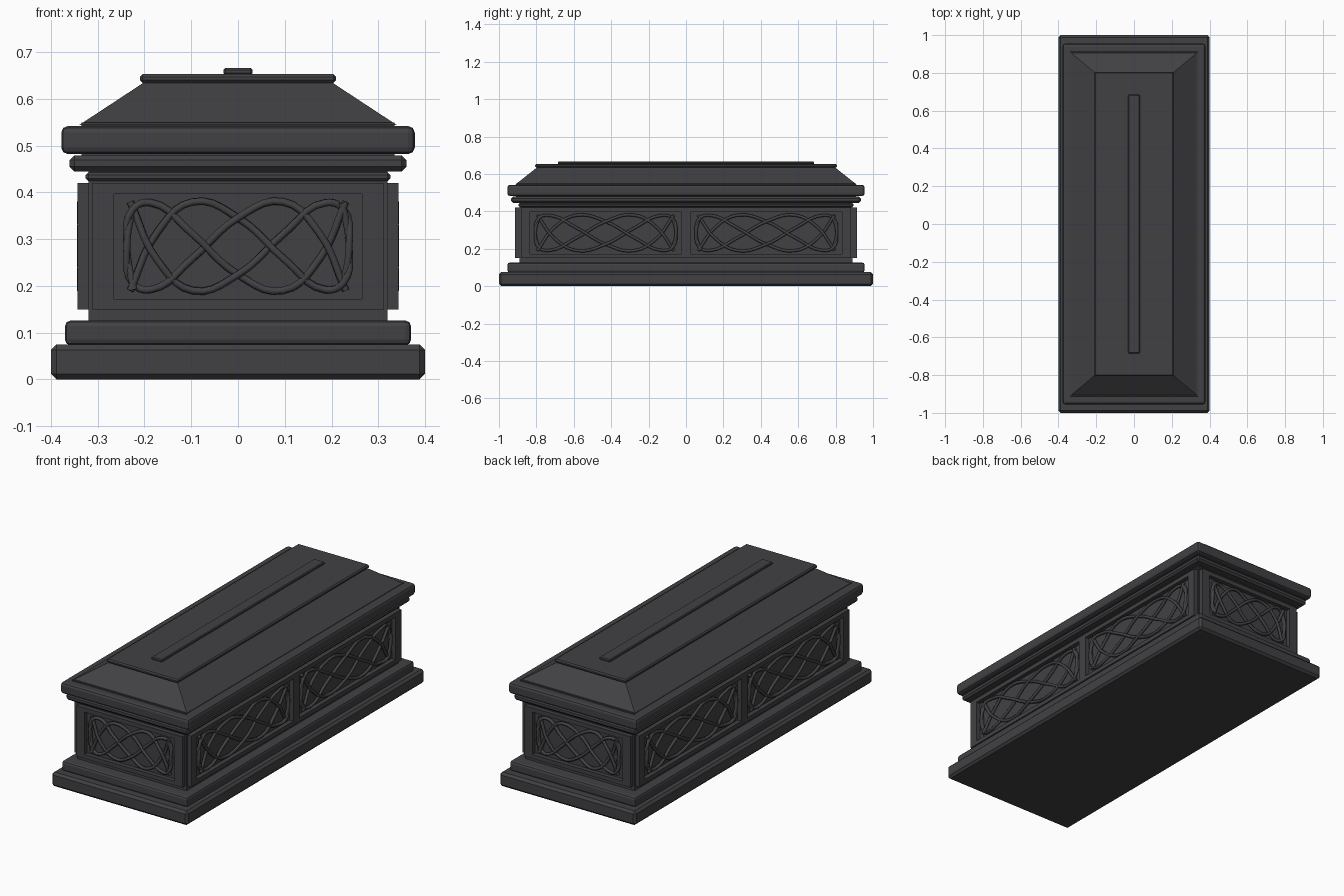
import bpy, bmesh
from math import pi
from mathutils import Matrix, Vector

cube = bpy.data.objects.get("Cube")
if cube:
    bpy.data.objects.remove(cube, do_unlink=True)

# Single dark stone colour
stone = bpy.data.materials.new("dark_stone")
stone.use_nodes = True
stone.diffuse_color = (0.053, 0.052, 0.057, 1)
bsdf = next(n for n in stone.node_tree.nodes if n.type == 'BSDF_PRINCIPLED')
bsdf.inputs["Base Color"].default_value = stone.diffuse_color
bsdf.inputs["Roughness"].default_value = 0.8


def add_mesh(name, mesh, matrix=None):
    if matrix is not None:
        mesh.transform(matrix)
    mesh.materials.clear()
    mesh.materials.append(stone)
    ob = bpy.data.objects.new(name, mesh)
    bpy.context.collection.objects.link(ob)
    return ob


def box(name, x, y, z, bevel=0.0, segments=1, matrix=None, top=None):
    """Box from (low, high) ranges; top gives the half sizes of a tapered upper face."""
    bm = bmesh.new()
    bmesh.ops.create_cube(bm, size=1)
    for v in bm.verts:
        upper = v.co.z > 0
        v.co = Vector([lo + (c + 0.5) * (hi - lo) for c, (lo, hi) in zip(v.co, (x, y, z))])
        if top and upper:
            v.co.x = top[0] if v.co.x > 0 else -top[0]
            v.co.y = top[1] if v.co.y > 0 else -top[1]
    mesh = bpy.data.meshes.new(name)
    bm.to_mesh(mesh)
    bm.free()
    ob = add_mesh(name, mesh, matrix)
    if bevel:
        mod = ob.modifiers.new("Edge", 'BEVEL')
        mod.width, mod.segments = bevel, segments
    return ob


def slab(name, hx, hy, z0, z1, bevel=0.0, segments=1, top=None):
    return box(name, (-hx, hx), (-hy, hy), (z0, z1), bevel, segments, top=top)


# Stepped base
slab("base_plinth", 0.40, 1.0, 0, 0.075, 0.012)
slab("base_step", 0.37, 0.955, 0.073, 0.126, 0.012, 2)

# Body with its upper and lower lips
slab("body_core", 0.32, 0.89, 0.12, 0.45)
slab("body_lower_lip", 0.318, 0.888, 0.126, 0.148, 0.006)
slab("body_upper_lip", 0.326, 0.896, 0.424, 0.443, 0.006)

# Lid mouldings, sloping lid and cap
slab("lid_lower_moulding", 0.36, 0.935, 0.445, 0.479, 0.010)
slab("lid_neck", 0.335, 0.91, 0.47, 0.55)
slab("lid_upper_moulding", 0.378, 0.955, 0.482, 0.542, 0.014, 2)
slab("lid_slope", 0.34, 0.912, 0.544, 0.636, top=(0.20, 0.795))
slab("lid_cap", 0.21, 0.806, 0.634, 0.653, 0.006)
slab("lid_ridge_strip", 0.031, 0.685, 0.651, 0.666, 0.004)

# One woven strand, in units of the panel half size
strand = [(-0.96, -0.97), (-0.72, 0.3), (-0.4, 0.97), (0, 0.62), (0.42, -0.3),
          (0.78, -0.95), (0.94, -0.8), (0.99, 0), (0.93, 0.95)]


def weave(name, centre, half_w, half_h, mid_z, depth, matrix):
    curve = bpy.data.curves.new(name, 'CURVE')
    curve.dimensions = '3D'
    curve.bevel_depth = 0.0085
    curve.bevel_resolution = 1
    curve.use_fill_caps = True
    curve.resolution_u = 5
    for sx in (-1, 1):
        for sz in (-1, 1):
            spline = curve.splines.new('BEZIER')
            spline.bezier_points.add(len(strand) - 1)
            for i, (p, (u, v)) in enumerate(zip(spline.bezier_points, strand)):
                offset = 0.004 * sx * sz * (1 if i % 2 else -1)
                p.co = (centre + sx * u * half_w, depth + offset, mid_z + sz * v * half_h)
                p.handle_left_type = p.handle_right_type = 'AUTO'
    temp = bpy.data.objects.new(name + "_curve", curve)
    bpy.context.collection.objects.link(temp)
    bpy.context.view_layer.update()
    evaluated = temp.evaluated_get(bpy.context.evaluated_depsgraph_get())
    mesh = bpy.data.meshes.new_from_object(evaluated)
    bpy.data.objects.remove(temp, do_unlink=True)
    add_mesh(name, mesh, matrix)


# Framed panels on the four faces, each built facing -y and turned into place
thick, low, high, sill, head = 0.023, 0.15, 0.42, 0.172, 0.397
end_panels, side_panels = [(0, 0.265)], [(-0.43, 0.405), (0.43, 0.405)]
faces = [("front", 0, 0.89, 0.312, end_panels), ("back", pi, 0.89, 0.312, end_panels),
         ("left", pi / 2, 0.32, 0.882, side_panels), ("right", -pi / 2, 0.32, 0.882, side_panels)]
for face, angle, dist, half, panels in faces:
    turn = Matrix.Rotation(angle, 4, 'Z')
    y = (-dist - thick, -dist + 0.005)
    box(face + "_frame_bottom", (-half, half), y, (low, sill), matrix=turn)
    box(face + "_frame_top", (-half, half), y, (head, high), matrix=turn)
    edges = [-half] + [c + s * w for c, w in panels for s in (-1, 1)] + [half]
    for i in range(0, len(edges), 2):
        box(f"{face}_frame_stile_{i // 2 + 1}", (edges[i], edges[i + 1]), y,
            (sill, head), matrix=turn)
    for i, (c, w) in enumerate(panels):
        weave(f"{face}_woven_relief_{i + 1}", c, w - 0.025, 0.098, 0.285, -dist - 0.012, turn)
